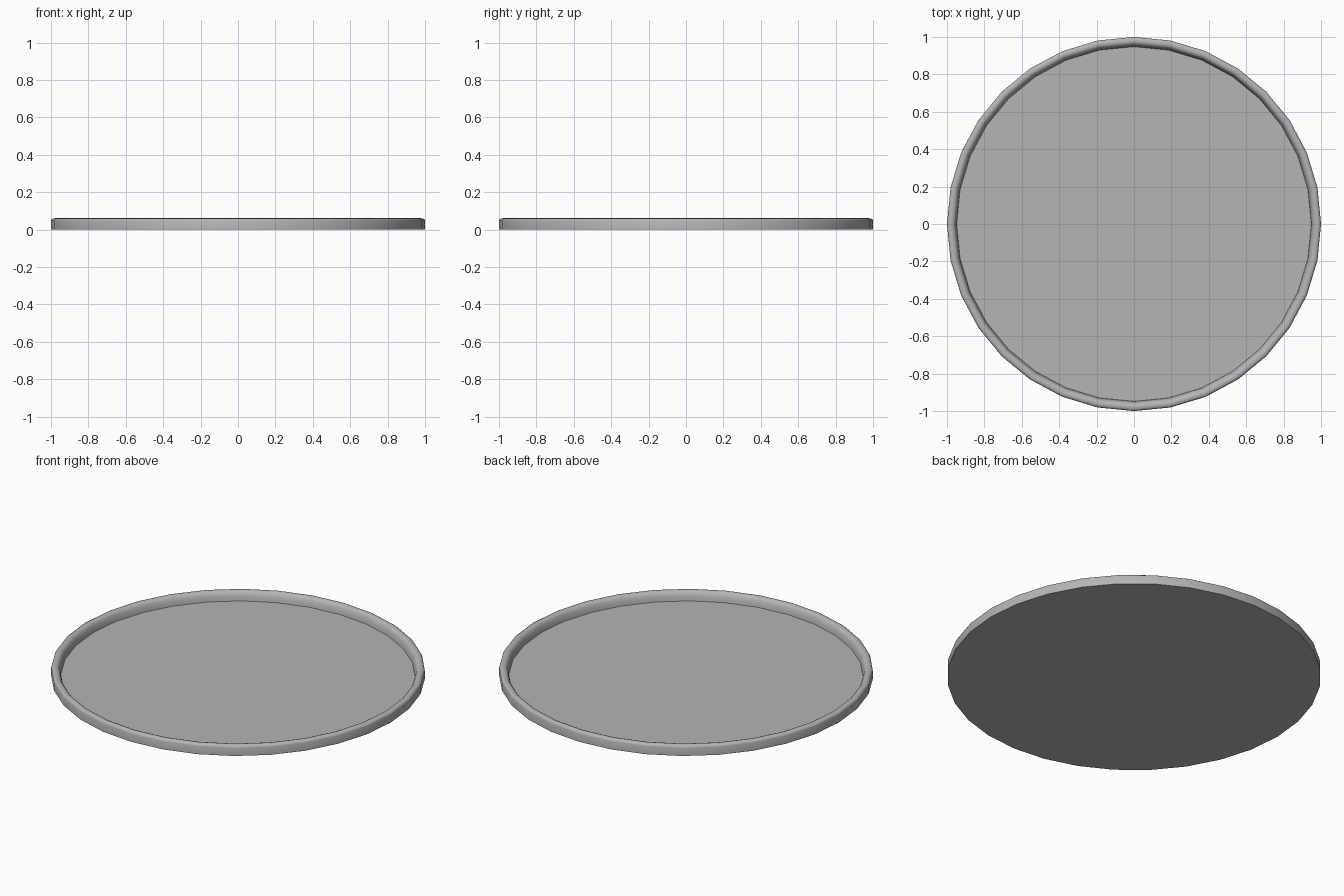
import bpy, bmesh
from math import sin, cos, tau, radians

if "Cube" in bpy.data.objects:
    bpy.data.objects.remove(bpy.data.objects["Cube"])

SIDES = 32

# Tray cross-section (radius, height): outer wall, rounded rim, inner wall down to floor
profile = [(1.0, 0.0), (1.0, 0.048), (0.997, 0.055), (0.989, 0.06), (0.976, 0.061),
           (0.965, 0.057), (0.957, 0.046), (0.951, 0.028), (0.948, 0.008)]

bm = bmesh.new()
rings = [[bm.verts.new((r * cos(tau * i / SIDES), r * sin(tau * i / SIDES), z))
          for i in range(SIDES)] for r, z in profile]

# Wall and rim
for a, b in zip(rings, rings[1:]):
    for i in range(SIDES):
        j = (i + 1) % SIDES
        bm.faces.new((a[i], a[j], b[j], b[i]))

# Underside and recessed floor
bm.faces.new(rings[0][::-1])
bm.faces.new(rings[-1])

mesh = bpy.data.meshes.new("round_tray")
bm.to_mesh(mesh)
bm.free()
tray = bpy.data.objects.new("round_tray", mesh)
bpy.context.collection.objects.link(tray)

# Darker grey finish
grey = bpy.data.materials.new("dark_grey")
grey.diffuse_color = (0.46, 0.46, 0.46, 1)
grey.use_nodes = True
grey.node_tree.nodes["Principled BSDF"].inputs["Base Color"].default_value = grey.diffuse_color
mesh.materials.append(grey)

# Smooth rim, crisp floor and base edges
bpy.context.view_layer.objects.active = tray
tray.select_set(True)
bpy.ops.object.shade_smooth_by_angle(angle=radians(50))
